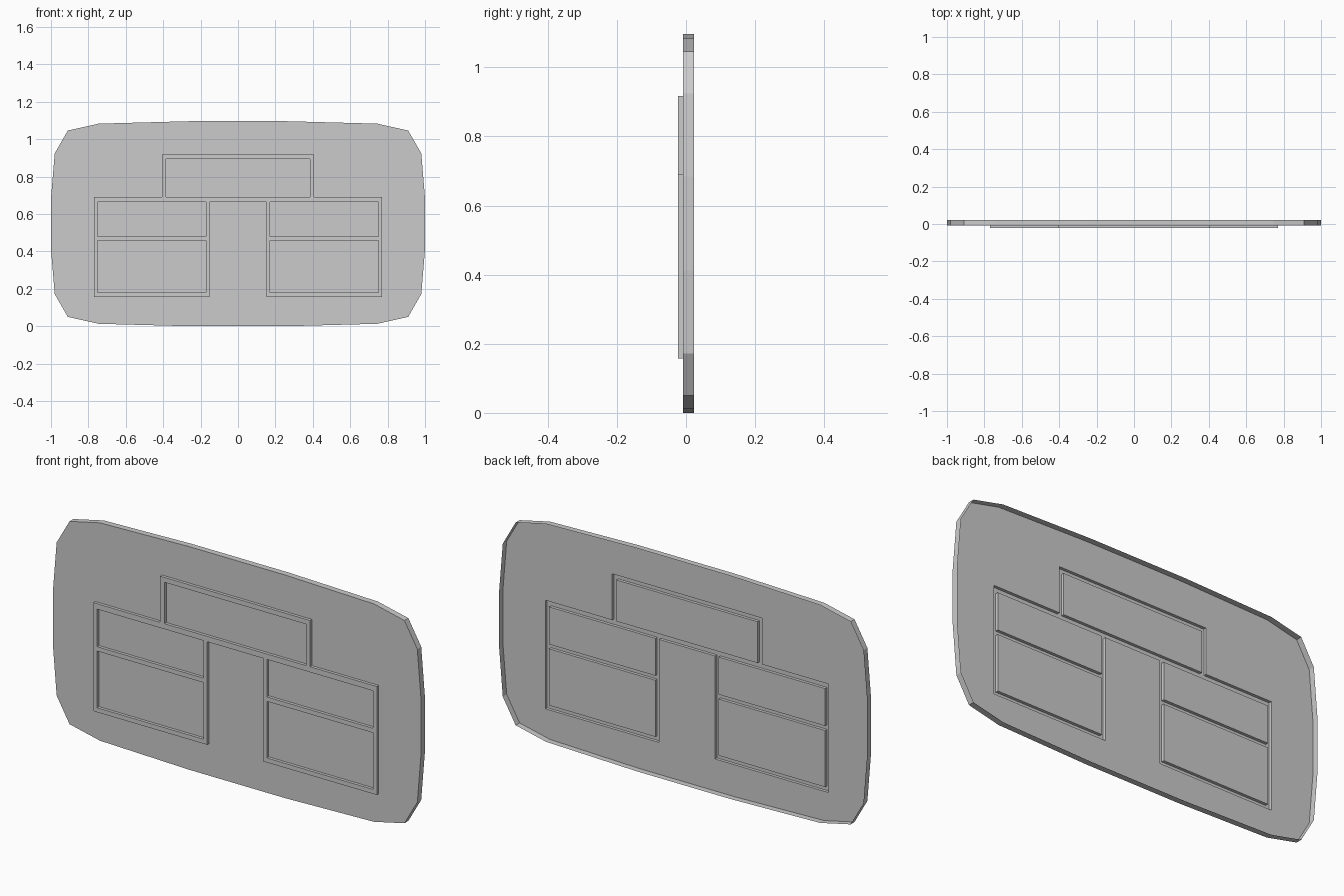
import bpy, bmesh
from mathutils import Vector

if "Cube" in bpy.data.objects:
    bpy.data.objects.remove(bpy.data.objects["Cube"])

FRONT, FACE, BACK = -0.0225, -0.008, 0.0225   # y of frame front, plate face, open back
MID, TOP = 0.548, 1.096


def mirrored(right):
    """Close a right-half outline with its mirror image across x = 0."""
    return right + [(-x, z) for x, z in reversed(right)]


def rect(x0, x1, z0, z1):
    return [(x0, z0), (x1, z0), (x1, z1), (x0, z1)]


def ring(bm, pts, y):
    verts = [bm.verts.new((x, y, z)) for x, z in pts]
    edges = [bm.edges.new((verts[i - 1], verts[i])) for i in range(len(verts))]
    return verts, edges


def wall(bm, a, b, outward):
    """Quads joining two matching rings, a in front of b (counter-clockwise from front)."""
    for i in range(len(a)):
        q = [a[i - 1], b[i - 1], b[i], a[i]]
        bm.faces.new(q[::-1] if outward else q)


def sheet(bm, edges):
    """Fill a flat outline with holes, facing the front."""
    res = bmesh.ops.triangle_fill(bm, use_beauty=True, edges=edges, normal=Vector((0, -1, 0)))
    for f in res["geom"]:
        if isinstance(f, bmesh.types.BMFace):
            f.normal_update()
            if f.normal.y > 0:
                f.normal_flip()


def finish(bm, name):
    bm.normal_update()
    # wall direction check is done by construction
    me = bpy.data.meshes.new(name)
    bm.to_mesh(me)
    bm.free()
    ob = bpy.data.objects.new(name, me)
    bpy.context.collection.objects.link(ob)
    return ob


# Outlines: rounded plate, stepped frame, five panels
low = [(0.26, 0), (0.745, 0.013), (0.91, 0.05), (0.98, 0.172), (1.0, 0.412)]
outline = mirrored(low + [(x, TOP - z) for x, z in reversed(low)])
frame = mirrored([(0.152, 0.663), (0.152, 0.157), (0.77, 0.157),
                  (0.77, 0.69), (0.407, 0.69), (0.407, 0.917)])
panels = [rect(-0.384, 0.384, 0.69, 0.893)]
for z0, z1 in ((0.179, 0.457), (0.479, 0.663)):
    panels += [rect(0.172, 0.75, z0, z1), rect(-0.75, -0.172, z0, z1)]

# Plate: front sheet with a rim, open at the back
bm = bmesh.new()
rim_v, rim_e = ring(bm, outline, FACE)
back_v, _ = ring(bm, outline, BACK)
_, hole_e = ring(bm, frame, FACE)
sheet(bm, rim_e + hole_e)
wall(bm, rim_v, back_v, False)
finish(bm, "plate")

# Panels: flat insets level with the plate face
bm = bmesh.new()
for p in panels:
    bm.faces.new([bm.verts.new((x, FACE, z)) for x, z in p])
finish(bm, "panels")

# Raised frame: hollow behind, with outer and inner walls
bm = bmesh.new()
edges = []
for i, pts in enumerate([frame] + panels):
    fv, fe = ring(bm, pts, FRONT)
    bv, _ = ring(bm, pts, FACE)
    wall(bm, fv, bv, i > 0)
    edges += fe
sheet(bm, edges)
finish(bm, "raised_frame")
